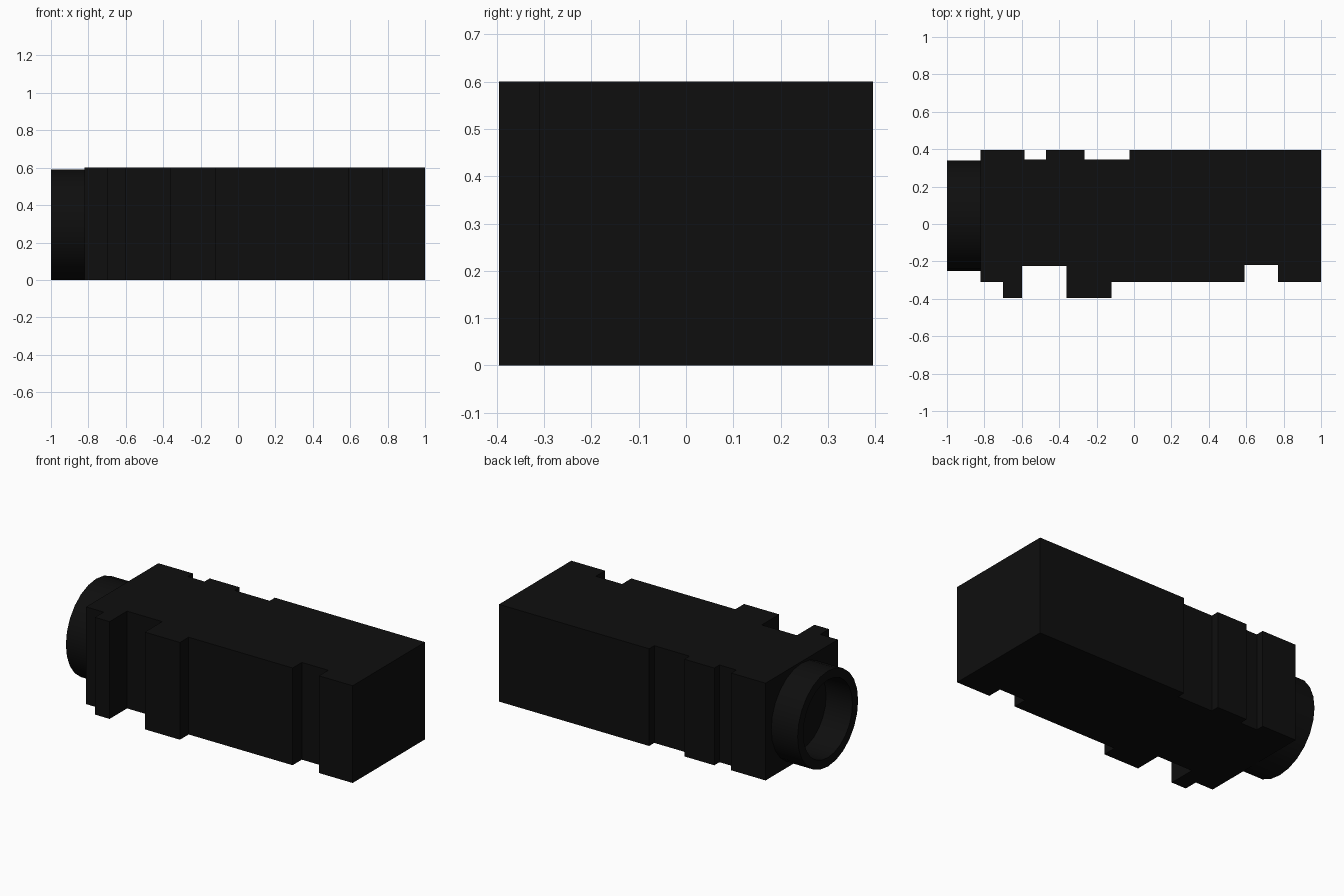
import bpy, bmesh, math
from mathutils import Vector

default = bpy.data.objects.get("Cube")
if default:
    bpy.data.objects.remove(default)

# Single near-black material
black = bpy.data.materials.new("matte_black")
black.use_nodes = True
colour = (0.0045, 0.0045, 0.0045, 1)
black.diffuse_color = colour
black.node_tree.nodes["Principled BSDF"].inputs["Base Color"].default_value = colour

HEIGHT = 0.6
BODY_END = -0.82


def finish(bm, name):
    bmesh.ops.recalc_face_normals(bm, faces=bm.faces)
    mesh = bpy.data.meshes.new(name)
    bm.to_mesh(mesh)
    bm.free()
    mesh.materials.append(black)
    obj = bpy.data.objects.new(name, mesh)
    bpy.context.collection.objects.link(obj)
    return obj


def stepped_edge(start, steps):
    """Square-cornered edge: each step is (end x, y)."""
    points, x = [], start
    for end, y in steps:
        points += [(x, y), (end, y)]
        x = end
    return points


# Body: notched outline extruded straight up
front = stepped_edge(BODY_END, [(-0.70, -0.31), (-0.60, -0.395), (-0.36, -0.225),
                                (-0.12, -0.395), (0.59, -0.31), (0.77, -0.22), (1, -0.31)])
back = stepped_edge(BODY_END, [(-0.585, 0.395), (-0.47, 0.345), (-0.265, 0.395),
                               (-0.025, 0.345), (1, 0.395)])
bm = bmesh.new()
base = bm.faces.new([bm.verts.new((x, y, 0)) for x, y in front + back[::-1]])
top = bmesh.ops.extrude_face_region(bm, geom=[base])
bmesh.ops.translate(bm, vec=(0, 0, HEIGHT),
                    verts=[v for v in top["geom"] if isinstance(v, bmesh.types.BMVert)])
finish(bm, "notched_body")

# Collar: hollow ring on the end, spun from its wall section
OUTER, INNER, SIDES = 0.295, 0.24, 24
centre = Vector((0, 0.045, 0.295))
bm = bmesh.new()
section = [(BODY_END, OUTER), (-1, OUTER), (-1, INNER), (BODY_END, INNER)]
verts = [bm.verts.new(centre + Vector((x, 0, r))) for x, r in section]
edges = [bm.edges.new(pair) for pair in zip(verts, verts[1:])]
bmesh.ops.spin(bm, geom=verts + edges, cent=centre, axis=(1, 0, 0),
               angle=math.tau, steps=SIDES, use_duplicate=False)
bmesh.ops.remove_doubles(bm, verts=bm.verts, dist=0.0001)
collar = finish(bm, "end_collar")

bpy.ops.object.select_all(action="DESELECT")
collar.select_set(True)
bpy.context.view_layer.objects.active = collar
bpy.ops.object.shade_smooth_by_angle(angle=math.radians(30))
